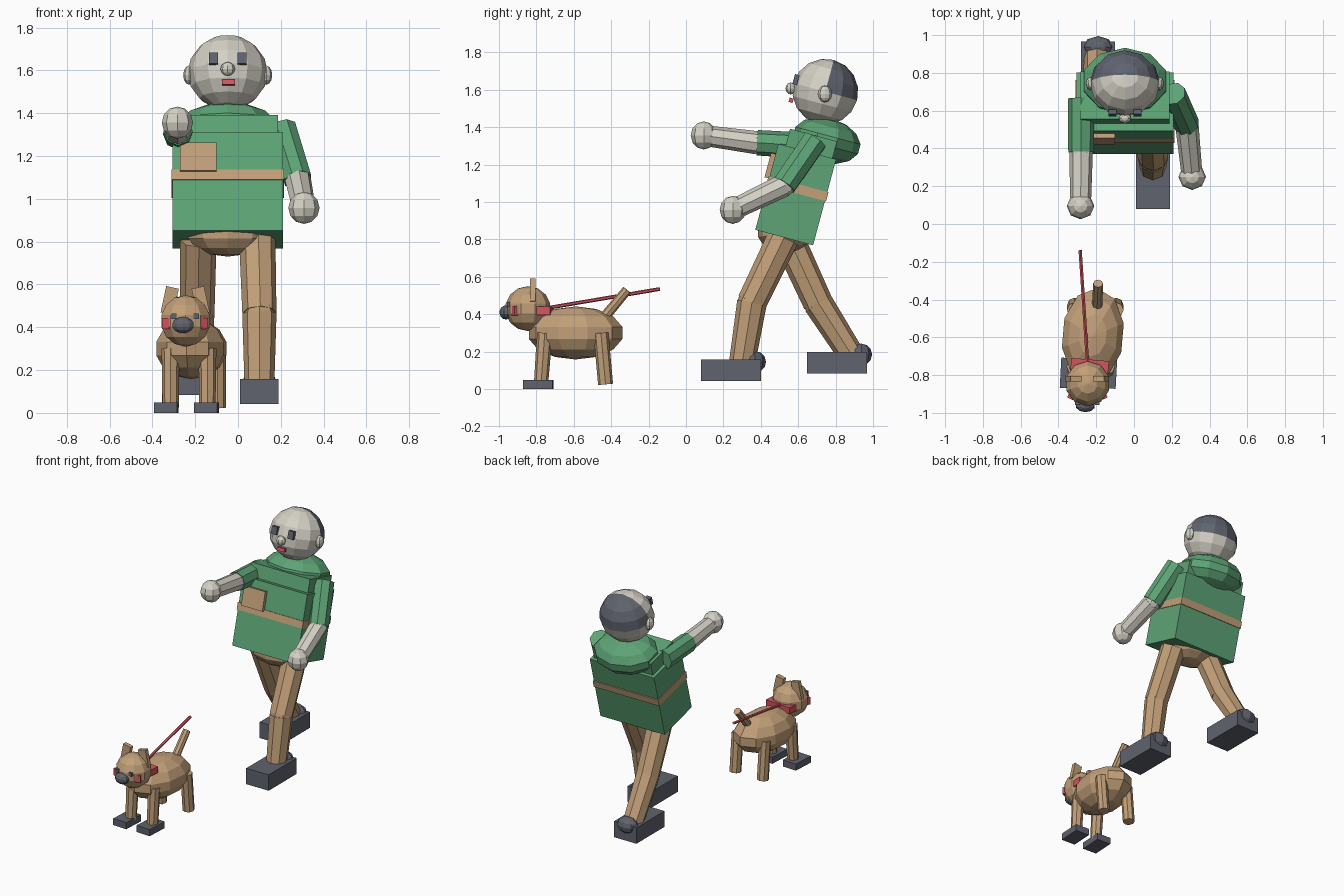
import bpy, bmesh
from math import radians
from mathutils import Matrix, Vector, Euler

cube = bpy.data.objects.get("Cube")
if cube:
    bpy.data.objects.remove(cube, do_unlink=True)


def material(name, rgb):
    m = bpy.data.materials.new(name)
    m.use_nodes = True
    m.diffuse_color = (*rgb, 1)
    m.node_tree.nodes["Principled BSDF"].inputs["Base Color"].default_value = (*rgb, 1)
    return m


SKIN = material("pale skin", (0.66, 0.64, 0.56))
GREEN = material("jacket green", (0.11, 0.37, 0.18))
TAN = material("tan", (0.54, 0.35, 0.19))
GREY = material("slate grey", (0.115, 0.125, 0.155))
RED = material("collar red", (0.66, 0.09, 0.12))


def finish(name, bm, mats, matrix):
    mesh = bpy.data.meshes.new(name)
    bm.to_mesh(mesh)
    bm.free()
    for m in mats:
        mesh.materials.append(m)
    ob = bpy.data.objects.new(name, mesh)
    ob.matrix_world = matrix
    bpy.context.collection.objects.link(ob)
    return ob


def place(loc, rot=(0, 0, 0)):
    return Matrix.Translation(loc) @ Euler([radians(a) for a in rot]).to_matrix().to_4x4()


def box(name, mat, loc, size, rot=(0, 0, 0), base=Matrix()):
    bm = bmesh.new()
    bmesh.ops.create_cube(bm, size=1)
    bmesh.ops.scale(bm, vec=size, verts=bm.verts)
    return finish(name, bm, [mat], base @ place(loc, rot))


def ball(name, mat, loc, radii, rot=(0, 0, 0), seg=10, rings=7, base=Matrix()):
    bm = bmesh.new()
    bmesh.ops.create_uvsphere(bm, u_segments=seg, v_segments=rings, radius=1)
    bmesh.ops.scale(bm, vec=radii, verts=bm.verts)
    return finish(name, bm, [mat], base @ place(loc, rot))


def limb(name, mat, a, b, r1, r2, sides=8):
    a, b = Vector(a), Vector(b)
    bm = bmesh.new()
    bmesh.ops.create_cone(bm, cap_ends=True, segments=sides, radius1=r1, radius2=r2,
                          depth=(b - a).length)
    turn = (b - a).to_track_quat('Z', 'Y').to_matrix().to_4x4()
    return finish(name, bm, [mat], Matrix.Translation((a + b) / 2) @ turn)


# Leaning upper body, built in a tilted frame
LEAN = place((-0.048, 0.525, 0.81), (-15, 0, 0))
box("jacket", GREEN, (0, 0, 0.238), (0.515, 0.32, 0.476), base=LEAN)
box("shoulders", GREEN, (0, 0.01, 0.515), (0.47, 0.26, 0.11), base=LEAN)
ball("hood", GREEN, (0, 0.085, 0.56), (0.235, 0.185, 0.12), base=LEAN)
box("belt", TAN, (0, 0, 0.27), (0.525, 0.332, 0.05), base=LEAN)
box("chest_pocket", TAN, (-0.137, -0.165, 0.352), (0.17, 0.04, 0.135), base=LEAN)

# Head with hair on the upper back faces
HEAD = place((-0.048, 0.745, 1.59), (-15, 0, 0))
head = ball("head", SKIN, (0, 0, 0), (0.187, 0.176, 0.176), seg=12, rings=8, base=HEAD)
head.data.materials.append(GREY)
for face in head.data.polygons:
    if face.center.y > 0 and face.center.z > 0:
        face.material_index = 1
ball("nose", SKIN, (-0.048, 0.56, 1.607), (0.034, 0.028, 0.032), seg=8, rings=6)
box("mouth", RED, (-0.045, 0.562, 1.544), (0.06, 0.022, 0.024), (-15, 0, 0))
for side, s in (("left", 1), ("right", -1)):
    ball(side + "_ear", SKIN, (-0.048 + s * 0.18, 0.743, 1.578), (0.028, 0.037, 0.045), seg=8, rings=6)
    box(side + "_eye", GREY, (-0.048 + s * 0.066, 0.588, 1.655), (0.042, 0.025, 0.055), (-15, 0, 0))

# Arms: shoulder, elbow, hand
ARMS = {
    "left": ((0.205, 0.69, 1.33), (0.28, 0.525, 1.09), (0.308, 0.25, 0.958)),
    "right": ((-0.28, 0.665, 1.30), (-0.28, 0.38, 1.317), (-0.283, 0.095, 1.356)),
}
for side, (shoulder, elbow, hand) in ARMS.items():
    limb(side + "_sleeve", GREEN, shoulder, elbow, 0.07, 0.068)
    ball(side + "_elbow", SKIN, elbow, (0.06, 0.06, 0.06), seg=8, rings=6)
    limb(side + "_forearm", SKIN, elbow, hand, 0.062, 0.055)
    ball(side + "_hand", SKIN, hand, (0.073, 0.07, 0.075), seg=8, rings=6)

# Hips and legs: hip, knee, ankle, shoe centre, heel
ball("hips", TAN, (-0.048, 0.53, 0.84), (0.2, 0.15, 0.11))
LEGS = {
    "left": ((0.09, 0.52, 0.81), (0.1, 0.353, 0.465), (0.1, 0.30, 0.14), (0.1, 0.24, 0.1), 0.37),
    "right": ((-0.185, 0.545, 0.81), (-0.19, 0.706, 0.46), (-0.195, 0.885, 0.18), (-0.19, 0.807, 0.14), 0.937),
}
for side, (hip, knee, ankle, shoe, heel_y) in LEGS.items():
    limb(side + "_thigh", TAN, hip, knee, 0.085, 0.08)
    ball(side + "_knee", TAN, knee, (0.078, 0.078, 0.078), seg=8, rings=6)
    limb(side + "_shin", TAN, knee, ankle, 0.08, 0.07)
    box(side + "_shoe", GREY, shoe, (0.18, 0.32, 0.115))
    ball(side + "_heel", GREY, (shoe[0], heel_y, shoe[2] + 0.045), (0.08, 0.058, 0.058), seg=8, rings=6)

# Dog body, head and tail
ball("dog_body", TAN, (-0.218, -0.59, 0.30), (0.17, 0.258, 0.142), (0, 0, -5))
limb("dog_tail", TAN, (-0.195, -0.44, 0.38), (-0.19, -0.315, 0.53), 0.028, 0.026)
ball("dog_head", TAN, (-0.245, -0.845, 0.43), (0.122, 0.122, 0.12))
ball("dog_nose", GREY, (-0.257, -0.963, 0.41), (0.053, 0.034, 0.038))
box("dog_collar", RED, (-0.235, -0.755, 0.418), (0.2, 0.075, 0.045), (0, 0, -5))
limb("dog_leash", RED, (-0.245, -0.75, 0.432), (-0.285, -0.14, 0.535), 0.01, 0.01, 6)
for side, s in (("left", 1), ("right", -1)):
    x = -0.247
    box(f"dog_{side}_ear", TAN, (x + s * 0.072, -0.82, 0.525), (0.06, 0.03, 0.125), (0, -s * 12, 0))
    box(f"dog_{side}_eye", GREY, (x + s * 0.052, -0.947, 0.452), (0.025, 0.02, 0.025))
    box(f"dog_{side}_cheek", RED, (x + s * 0.085, -0.912, 0.418), (0.035, 0.03, 0.05), (0, 0, s * 25))

# Dog legs with booties at the front only
for side, x, hx in (("left", -0.143, -0.095), ("right", -0.315, -0.315)):
    limb(f"dog_{side}_front_leg", TAN, (x, -0.755, 0.3), (x, -0.775, 0.03), 0.042, 0.038)
    box(f"dog_{side}_bootie", GREY, (x - 0.004 if x > -0.2 else x - 0.02, -0.79, 0.024), (0.108, 0.16, 0.048), (0, 0, -3))
    limb(f"dog_{side}_hind_leg", TAN, (hx, -0.455, 0.3), (hx, -0.43, 0.025), 0.04, 0.04)
